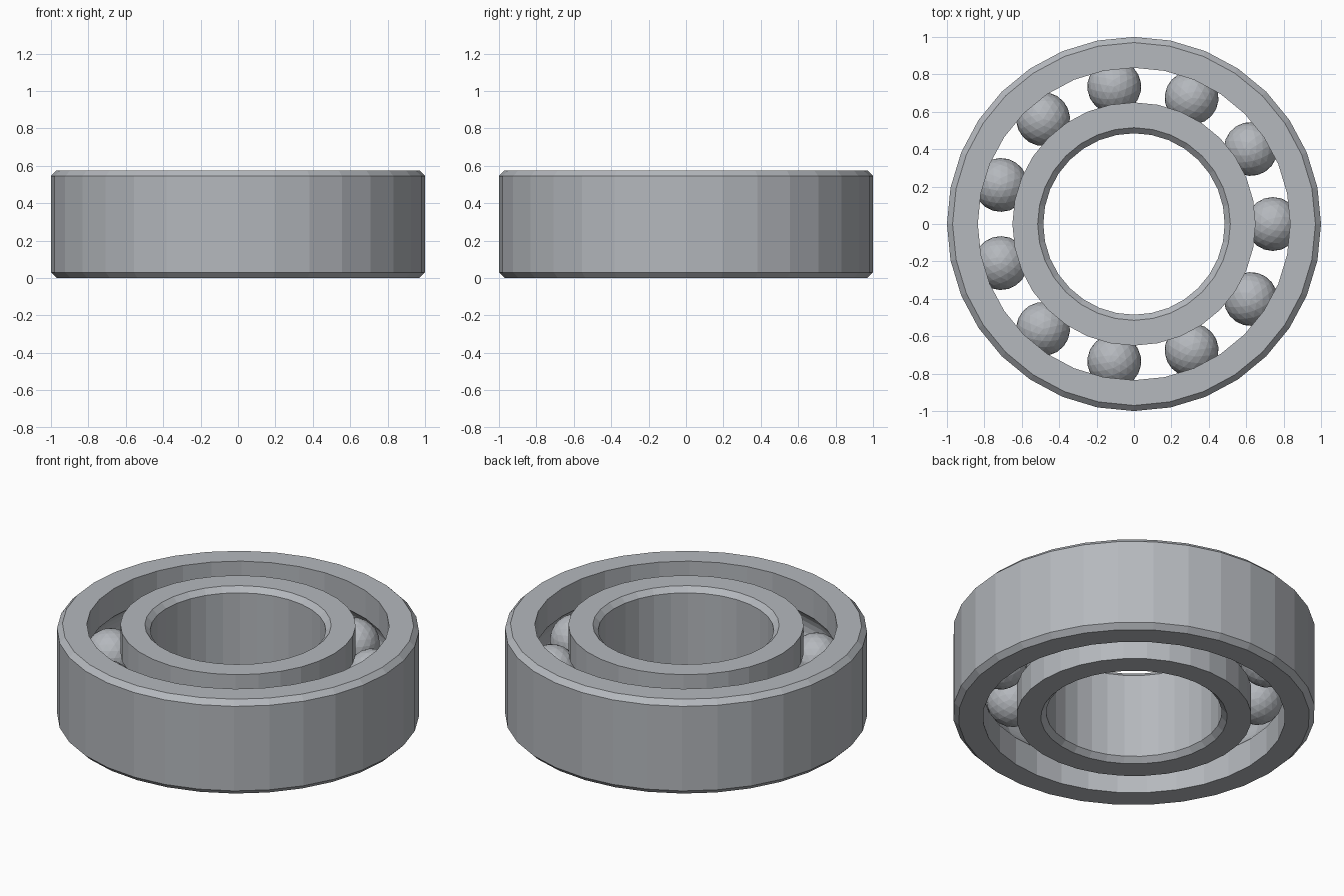
import bpy, bmesh
from math import sin, cos, pi, tau, asin
from mathutils import Matrix, Vector

cube = bpy.data.objects.get("Cube")
if cube:
    bpy.data.objects.remove(cube, do_unlink=True)

HEIGHT, CHAMFER = 0.575, 0.03
MID = HEIGHT / 2
TRACK_R, BALL_R, GROOVE_R = 0.742, 0.144, 0.15
SEGMENTS, BALLS = 32, 11

steel = bpy.data.materials.new("steel grey")
steel.use_nodes = True
colour = (0.46, 0.48, 0.51, 1)
steel.diffuse_color = colour
steel.node_tree.nodes["Principled BSDF"].inputs["Base Color"].default_value = colour


def add_object(name, bm):
    mesh = bpy.data.meshes.new(name)
    bmesh.ops.recalc_face_normals(bm, faces=bm.faces)
    bm.to_mesh(mesh)
    bm.free()
    mesh.materials.append(steel)
    obj = bpy.data.objects.new(name, mesh)
    bpy.context.collection.objects.link(obj)


def race(name, plain_r, track_r):
    """Ring with a chamfered plain wall and a ball groove in its track wall."""
    side = 1 if plain_r > track_r else -1
    chamfer_r = plain_r - side * CHAMFER
    profile = [(track_r, 0), (chamfer_r, 0), (plain_r, CHAMFER),
               (plain_r, HEIGHT - CHAMFER), (chamfer_r, HEIGHT), (track_r, HEIGHT)]
    # groove arc from top to bottom
    start = asin(abs(track_r - TRACK_R) / GROOVE_R)
    steps = 8
    for i in range(steps + 1):
        a = start + (pi - 2 * start) * i / steps
        profile.append((TRACK_R + side * GROOVE_R * sin(a), MID + GROOVE_R * cos(a)))

    bm = bmesh.new()
    loops = [[bm.verts.new((r * cos(tau * s / SEGMENTS), r * sin(tau * s / SEGMENTS), z))
              for r, z in profile] for s in range(SEGMENTS)]
    for s, near in enumerate(loops):
        far = loops[(s + 1) % SEGMENTS]
        for j in range(len(profile)):
            k = (j + 1) % len(profile)
            bm.faces.new((near[j], far[j], far[k], near[k]))
    add_object(name, bm)


race("outer_race", 1.0, 0.835)
race("inner_race", 0.485, 0.65)

# Faceted balls spaced around the track
for i in range(BALLS):
    spin = Matrix.Rotation(tau * i / BALLS, 4, "Z")
    bm = bmesh.new()
    bmesh.ops.create_icosphere(bm, subdivisions=3, radius=BALL_R,
                               matrix=spin @ Matrix.Translation(Vector((TRACK_R, 0, MID))))
    add_object(f"ball_{i + 1}", bm)
